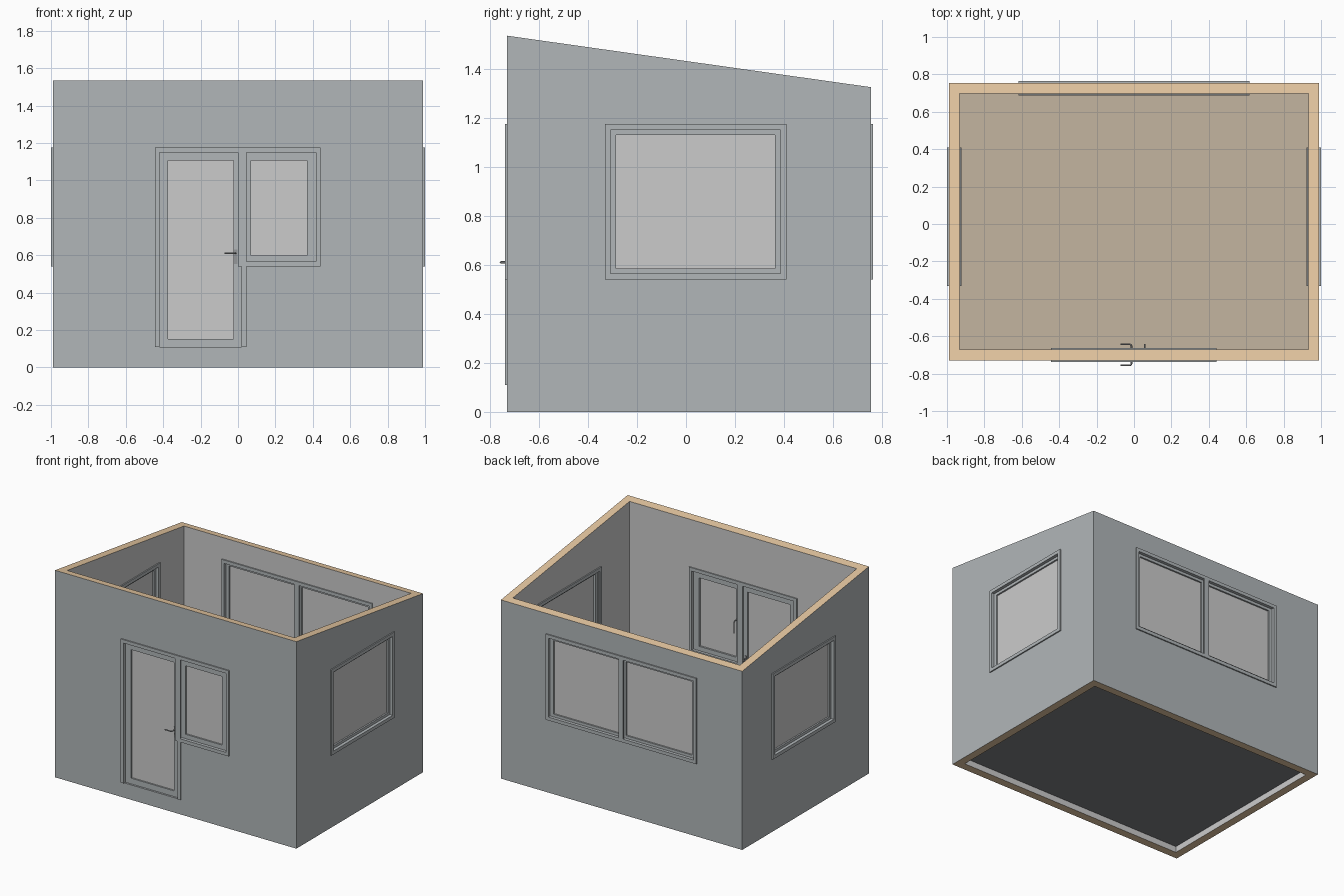
import bpy, bmesh
from mathutils import Vector

if "Cube" in bpy.data.objects:
    bpy.data.objects.remove(bpy.data.objects["Cube"])

X, XI = 0.99, 0.932              # outer and inner wall positions
YF, YFI, YB, YBI = -0.73, -0.67, 0.755, 0.698
T, TRIM = 0.059, 0.009           # wall thickness, trim thickness


def material(name, rgb):
    m = bpy.data.materials.new(name)
    m.diffuse_color = (*rgb, 1)
    m.use_nodes = True
    m.node_tree.nodes["Principled BSDF"].inputs["Base Color"].default_value = m.diffuse_color
    return m


GREY = material("slate_paint", (0.44, 0.47, 0.485))
LINING = material("lining", (0.8, 0.8, 0.8))
WOOD = material("timber", (0.80, 0.58, 0.36))
BOARDS = material("floor_boards", (0.55, 0.46, 0.35))
DARK = material("underside", (0.21, 0.22, 0.23))
METAL = material("handle_metal", (0.3, 0.31, 0.32))

# Each wall maps (along wall, height, distance out of the wall) to world space
front = lambda u, z, d: Vector((u, YF - d, z))
back = lambda u, z, d: Vector((u, YB + d, z))
right = lambda u, z, d: Vector((X + d, u, z))
left = lambda u, z, d: Vector((-X - d, u, z))


def finish(name, bm, mat=None):
    bmesh.ops.recalc_face_normals(bm, faces=bm.faces)
    me = bpy.data.meshes.new(name)
    bm.to_mesh(me)
    bm.free()
    ob = bpy.data.objects.new(name, me)
    bpy.context.collection.objects.link(ob)
    if mat:
        me.materials.append(mat)
    return ob


def prism(name, place, pts, d0, d1, mat=None):
    bm = bmesh.new()
    a = [bm.verts.new(place(u, z, d0)) for u, z in pts]
    b = [bm.verts.new(place(u, z, d1)) for u, z in pts]
    bm.faces.new(a)
    bm.faces.new(b)
    for i in range(len(pts)):
        j = (i + 1) % len(pts)
        bm.faces.new((a[i], a[j], b[j], b[i]))
    return finish(name, bm, mat)


def rect(u0, u1, z0, z1):
    return [(u0, z0), (u1, z0), (u1, z1), (u0, z1)]


def ring(name, place, outer, inner, d0, d1, mat=GREY):
    bm = bmesh.new()
    loops = [[bm.verts.new(place(u, z, d)) for u, z in rect(*r)]
             for r, d in ((outer, d0), (outer, d1), (inner, d1), (inner, d0))]
    for k in range(4):
        p, q = loops[k], loops[(k + 1) % 4]
        for i in range(4):
            j = (i + 1) % 4
            bm.faces.new((p[i], p[j], q[j], q[i]))
    return finish(name, bm, mat)


def sash(name, place, outer, glass):
    ring(name + "_sash", place, outer, glass, -T + 0.012, -0.014)
    prism(name + "_glass", place, rect(*glass), -T / 2 - 0.004, -T / 2 + 0.004)


SIDES = (("outer", 0, TRIM), ("inner", -T - TRIM, -T))

# Wall shell with sloping top
walls = prism("walls", right, [(YF, 0), (YB, 0), (YB, 1.325), (YF, 1.535)], 0, -2 * X)
hollow = prism("hollow_cutter", front, rect(-XI, XI, -1, 3), YF - YFI, YF - YBI)
cutters = [hollow]
for place, r in ((front, (-0.42, 0.02, 0.11, 1.15)), (front, (0.01, 0.417, 0.565, 1.15)),
                 (back, (-0.595, 0.595, 0.565, 1.15)),
                 (right, (-0.308, 0.386, 0.565, 1.15)), (left, (-0.308, 0.386, 0.565, 1.15))):
    cutters.append(prism("opening_cutter", place, rect(*r), 0.1, -0.2))
for c in cutters:
    c.hide_render = True
    mod = walls.modifiers.new("cut", 'BOOLEAN')
    mod.object, mod.operation, mod.solver = c, 'DIFFERENCE', 'EXACT'
bpy.context.view_layer.update()
cut = bpy.data.meshes.new_from_object(walls.evaluated_get(bpy.context.evaluated_depsgraph_get()))
walls.modifiers.clear()
walls.data = cut
for c in cutters:
    bpy.data.objects.remove(c)

# Painted outside and reveals, pale lining, timber on the cut edges
cut.materials.clear()
for m in (GREY, LINING, WOOD):
    cut.materials.append(m)
for f in cut.polygons:
    n, c = f.normal, f.center
    f.material_index = 0
    if abs(n.z) > 0.5 and (c.z > 1.25 or c.z < 0.01):
        f.material_index = 2
    elif (abs(abs(c.x) - XI) < 0.003 and abs(n.x) > 0.9) or \
            (min(abs(c.y - YFI), abs(c.y - YBI)) < 0.003 and abs(n.y) > 0.9):
        f.material_index = 1

# Floor slab
floor = prism("floor", front, rect(-XI, XI, 0.045, 0.11), YF - YFI, YF - YBI, BOARDS)
floor.data.materials.append(DARK)
for f in floor.data.polygons:
    f.material_index = int(f.normal.z < -0.5)

# Side windows
for name, place in (("right_window", right), ("left_window", left)):
    sash(name, place, (-0.308, 0.386, 0.565, 1.15), (-0.285, 0.363, 0.585, 1.13))
    for side, d0, d1 in SIDES:
        ring(f"{name}_{side}_trim", place, (-0.331, 0.41, 0.54, 1.175),
             (-0.308, 0.386, 0.565, 1.15), d0, d1)

# Back double window
for name, u0, u1 in (("back_window_a", -0.595, 0), ("back_window_b", 0, 0.595)):
    sash(name, back, (u0, u1, 0.565, 1.15), (u0 + 0.025, u1 - 0.025, 0.585, 1.13))
for side, d0, d1 in SIDES:
    ring(f"back_{side}_trim", back, (-0.618, 0.618, 0.54, 1.175),
         (-0.595, 0.595, 0.565, 1.15), d0, d1)
    prism(f"back_{side}_mullion", back, rect(-0.02, 0.02, 0.565, 1.15), d0, d1, GREY)

# Door and the window beside it
sash("door", front, (-0.42, 0.02, 0.11, 1.15), (-0.375, -0.025, 0.152, 1.105))
sash("front_window", front, (0.022, 0.417, 0.565, 1.15), (0.07, 0.37, 0.597, 1.105))
for side, d0, d1 in SIDES:
    prism(f"door_{side}_trim", front, [(-0.445, 0.11), (-0.42, 0.11), (-0.42, 1.15),
          (0, 1.15), (0, 1.175), (-0.445, 1.175)], d0, d1, GREY)
    ring(f"front_window_{side}_trim", front, (0, 0.44, 0.54, 1.175),
         (0.045, 0.417, 0.565, 1.15), d0, d1)
    prism(f"door_{side}_post", front, rect(0.02, 0.045, 0.11, 0.54), d0, d1, GREY)


def lever(name, pts):
    cu = bpy.data.curves.new(name, 'CURVE')
    cu.dimensions = '3D'
    cu.bevel_depth, cu.bevel_resolution, cu.use_fill_caps = 0.0045, 2, True
    s = cu.splines.new('POLY')
    s.points.add(len(pts) - 1)
    for p, q in zip(s.points, pts):
        p.co = (*front(*q), 1)
    cu.materials.append(METAL)
    bpy.context.collection.objects.link(bpy.data.objects.new(name, cu))


# Handles: a lever and plate on each side of the door, one lever on the window
for side, face, s in (("outer", -0.014, 1), ("inner", -T + 0.012, -1)):
    prism(f"door_{side}_plate", front, rect(-0.021, -0.004, 0.553, 0.63), face, face + s * 0.005, METAL)
    tip = 0.026 if s > 0 else -T - 0.028
    lever(f"door_{side}_handle", [(-0.013, 0.61, face), (-0.013, 0.61, tip - s * 0.01),
          (-0.016, 0.61, tip - s * 0.003), (-0.023, 0.61, tip), (-0.072, 0.61, tip)])
    prism(f"door_{side}_lock", front, rect(-0.017, -0.008, 0.565, 0.582), face, face + s * 0.01, METAL)
tip = -T - 0.025
lever("window_handle", [(0.058, 0.88, -T + 0.012), (0.058, 0.88, tip + 0.01),
      (0.058, 0.877, tip + 0.003), (0.058, 0.87, tip), (0.058, 0.79, tip)])
